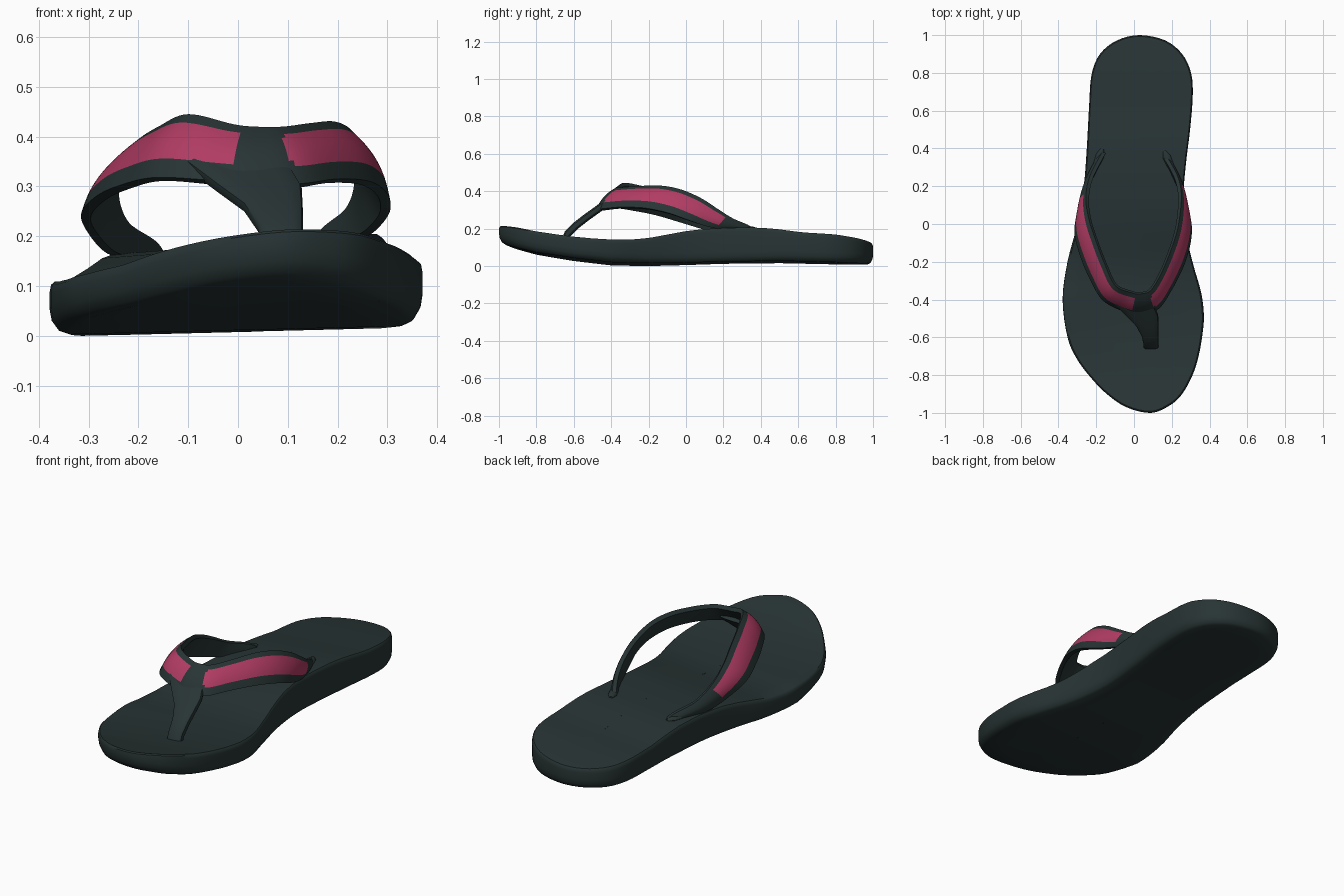
import bpy, bmesh, math
from mathutils import Vector

if "Cube" in bpy.data.objects:
    bpy.data.objects.remove(bpy.data.objects["Cube"])


def material(name, rgb):
    m = bpy.data.materials.new(name)
    m.diffuse_color = (*rgb, 1)
    m.use_nodes = True
    m.node_tree.nodes["Principled BSDF"].inputs["Base Color"].default_value = m.diffuse_color
    return m


DARK = material("dark green grey", (0.021, 0.034, 0.034))
PINK = material("raspberry pink", (0.44, 0.045, 0.125))


def catmull(pts, i, f, closed=False):
    """Point on a smooth curve through pts, at fraction f after point i."""
    n = len(pts)
    idx = [(k % n) if closed else min(max(k, 0), n - 1) for k in (i - 1, i, i + 1, i + 2)]
    a, b, c, d = (pts[k] for k in idx)
    return 0.5 * (2 * b + (c - a) * f + (2 * a - 5 * b + 4 * c - d) * f * f
                  + (3 * b - a - 3 * c + d) * f ** 3)


def lerp_table(table, y):
    for (y0, z0), (y1, z1) in zip(table, table[1:]):
        if y <= y1:
            f = max(0.0, (y - y0) / (y1 - y0))
            return z0 + (z1 - z0) * f
    return table[-1][1]


def loft(name, rings, mats, cap=False, rule=None):
    """Skin closed rings of points; rule(ring, side) picks the material."""
    bm = bmesh.new()
    vs = [[bm.verts.new(p) for p in r] for r in rings]
    n = len(rings[0])
    for i in range(len(vs) - 1):
        for j in range(n):
            k = (j + 1) % n
            f = bm.faces.new((vs[i][j], vs[i][k], vs[i + 1][k], vs[i + 1][j]))
            if rule:
                f.material_index = rule(i, j)
    if cap:
        bm.faces.new(vs[0])
        bm.faces.new(vs[-1])
    bmesh.ops.remove_doubles(bm, verts=bm.verts, dist=0.0005)
    bmesh.ops.recalc_face_normals(bm, faces=bm.faces)
    me = bpy.data.meshes.new(name)
    bm.to_mesh(me)
    bm.free()
    ob = bpy.data.objects.new(name, me)
    bpy.context.collection.objects.link(ob)
    for m in mats:
        me.materials.append(m)
    bpy.ops.object.select_all(action='DESELECT')
    ob.select_set(True)
    bpy.context.view_layer.objects.active = ob
    bpy.ops.object.shade_smooth_by_angle(angle=math.radians(40))
    return ob


# Sole: foot-shaped outline, curved top and bottom, rounded rim
OUTLINE = [Vector(p) for p in [
    (0.09, -1), (0.19, -0.96), (0.255, -0.9), (0.31, -0.8), (0.342, -0.7), (0.363, -0.58),
    (0.37, -0.48), (0.355, -0.36), (0.315, -0.22), (0.275, -0.05), (0.26, 0.12), (0.275, 0.32),
    (0.297, 0.5), (0.311, 0.68), (0.302, 0.8), (0.255, 0.9), (0.165, 0.972), (0.03, 1),
    (-0.09, 0.972), (-0.18, 0.9), (-0.225, 0.79), (-0.238, 0.62), (-0.25, 0.4), (-0.266, 0.2),
    (-0.3, 0), (-0.352, -0.2), (-0.378, -0.4), (-0.352, -0.6), (-0.305, -0.71),
    (-0.24, -0.8), (-0.15, -0.895), (-0.04, -0.97)]]
TOP = [(-1, 0.23), (-0.9, 0.208), (-0.8, 0.183), (-0.7, 0.166), (-0.6, 0.152), (-0.5, 0.143),
       (-0.4, 0.138), (-0.3, 0.138), (-0.2, 0.148), (-0.1, 0.168), (0, 0.188), (0.1, 0.2),
       (0.25, 0.206), (0.4, 0.205), (0.5, 0.195), (0.62, 0.178), (0.8, 0.167), (0.92, 0.152), (1, 0.138)]
BOTTOM = [(-1, 0.115), (-0.9, 0.083), (-0.8, 0.058), (-0.6, 0.027), (-0.4, 0.004), (-0.2, 0.0),
          (0, 0.004), (0.2, 0.01), (0.5, 0.013), (0.8, 0.006), (1, 0.0)]


def top_z(x, y):
    tilt = 0.045 + 0.035 * min(1, abs(y + 0.4) / 0.4)
    return lerp_table(TOP, y) + tilt * (x - 0.28)


def bottom_z(x, y):
    return max(0.0, lerp_table(BOTTOM, y) + 0.025 * (x + 0.3))


loop = [catmull(OUTLINE, i, k / 4, True) for i in range(len(OUTLINE)) for k in range(4)]
# (inset scale, height above bottom or below top, which surface)
LEVELS = [(0, 0, 0), (0.3, 0, 0), (0.6, 0, 0), (0.9, 0, 0), (0.955, 0.008, 0), (0.99, 0.028, 0),
          (1, 0.05, 0), (1, 0.02, 1), (0.993, 0.006, 1), (0.975, 0, 1), (0.8, 0, 1),
          (0.6, 0, 1), (0.4, 0, 1), (0.2, 0, 1), (0, 0, 1)]
rings = []
for s, h, side in LEVELS:
    ring = []
    for p in loop:
        spine = Vector((0.03, min(max(p.y, -0.65), 0.72)))
        q = spine + (p - spine) * s
        z = top_z(q.x, q.y) - h if side else bottom_z(q.x, q.y) + h
        ring.append((q.x, q.y, z))
    rings.append(ring)
loft("sole", rings, [DARK])

# Strap: lower and upper edge at each station, left anchor round to right anchor
STATIONS = [(Vector(s[:3]), Vector(s[3:])) for s in [
    (-0.17, 0.37, 0.125, -0.155, 0.40, 0.135),
    (-0.205, 0.31, 0.15, -0.175, 0.37, 0.185),
    (-0.262, 0.19, 0.165, -0.235, 0.25, 0.23),
    (-0.30, 0.07, 0.205, -0.255, 0.14, 0.29),
    (-0.315, -0.05, 0.245, -0.24, 0.03, 0.345),
    (-0.285, -0.17, 0.28, -0.205, -0.08, 0.39),
    (-0.235, -0.29, 0.303, -0.16, -0.20, 0.42),
    (-0.165, -0.405, 0.318, -0.10, -0.325, 0.445),
    (-0.05, -0.465, 0.312, -0.01, -0.365, 0.425),
    (0.04, -0.48, 0.305, 0.035, -0.37, 0.42),
    (0.13, -0.45, 0.306, 0.09, -0.35, 0.42),
    (0.20, -0.35, 0.315, 0.145, -0.26, 0.427),
    (0.265, -0.22, 0.31, 0.195, -0.14, 0.43),
    (0.30, -0.10, 0.285, 0.23, -0.03, 0.41),
    (0.305, 0.0, 0.25, 0.247, 0.08, 0.363),
    (0.28, 0.10, 0.215, 0.25, 0.17, 0.305),
    (0.25, 0.19, 0.195, 0.232, 0.25, 0.255),
    (0.205, 0.29, 0.18, 0.185, 0.34, 0.215),
    (0.17, 0.35, 0.16, 0.15, 0.385, 0.17)]]
LOW, UP = [s[0] for s in STATIONS], [s[1] for s in STATIONS]
STEPS, ROWS, THICK = 8, 12, 0.026
params = [k / STEPS for k in range((len(STATIONS) - 1) * STEPS + 1)]


def edge(pts, s):
    i = min(int(s), len(pts) - 2)
    return catmull(pts, i, s - i)


rings = []
for s in params:
    lo, up = edge(LOW, s), edge(UP, s)
    s0, s1 = max(s - 0.1, 0), min(s + 0.1, len(STATIONS) - 1)
    along = edge(LOW, s1) + edge(UP, s1) - edge(LOW, s0) - edge(UP, s0)
    n = along.cross(up - lo).normalized()
    outer = [lo.lerp(up, t / ROWS) + n * 0.014 * math.sin(math.pi * t / ROWS)
             for t in range(ROWS + 1)]
    inner = [lo.lerp(up, t) - n * THICK * w for t, w in ((0.96, 0.75), (0.6, 0.8), (0.4, 0.8), (0.04, 0.75))]
    rings.append(outer + inner)


def pink_rule(i, j):
    """Rounded pink panel on each arm of the strap."""
    if j >= ROWS:
        return 0
    s, t = (i + 0.5) / STEPS, (j + 0.5) / ROWS
    for a, b in ((2.75, 8.35), (9.8, 15.6)):
        u = abs(s - (a + b) / 2) / ((b - a) / 2)
        v = abs(t - 0.54) / 0.33
        if u ** 10 + v ** 10 < 1:
            return 1
    return 0


loft("strap", rings, [DARK, PINK], True, pink_rule)

# Toe post: flat web that narrows from the strap down into the sole
POST = [(-0.11, 0.10, -0.415, 0.345), (-0.045, 0.128, -0.48, 0.297), (0.01, 0.13, -0.535, 0.258),
        (0.04, 0.13, -0.59, 0.215), (0.05, 0.13, -0.635, 0.17), (0.05, 0.13, -0.655, 0.12)]
rings = []
for xl, xr, y, z in POST:
    cx, hw = (xl + xr) / 2, (xr - xl) / 2
    ring = []
    for k in range(16):
        a = 2 * math.pi * k / 16
        c, d = math.cos(a), math.sin(a)
        px = math.copysign(abs(c) ** 0.6, c) * hw
        pn = math.copysign(abs(d) ** 0.6, d) * 0.02
        ring.append((cx + px, y - pn * 0.65, z + pn * 0.75))
    rings.append(ring)
loft("toe_post", rings, [DARK], True)

# Small raised tabs where the strap enters the footbed
for name, x, y, turn in (("left_anchor", -0.185, 0.35, -0.35), ("right_anchor", 0.18, 0.34, 0.4)):
    rings = []
    for v, w in ((-0.06, 0.008), (-0.03, 0.018), (0.02, 0.02), (0.05, 0.008)):
        cx, cy = x - v * math.sin(turn), y + v * math.cos(turn)
        z = top_z(cx, cy)
        rings.append([(cx + w * math.cos(a), cy + w * math.sin(turn) * math.cos(a), z + 0.7 * w * math.sin(a))
                      for a in (2 * math.pi * k / 12 for k in range(12))])
    loft(name, rings, [DARK], True)
